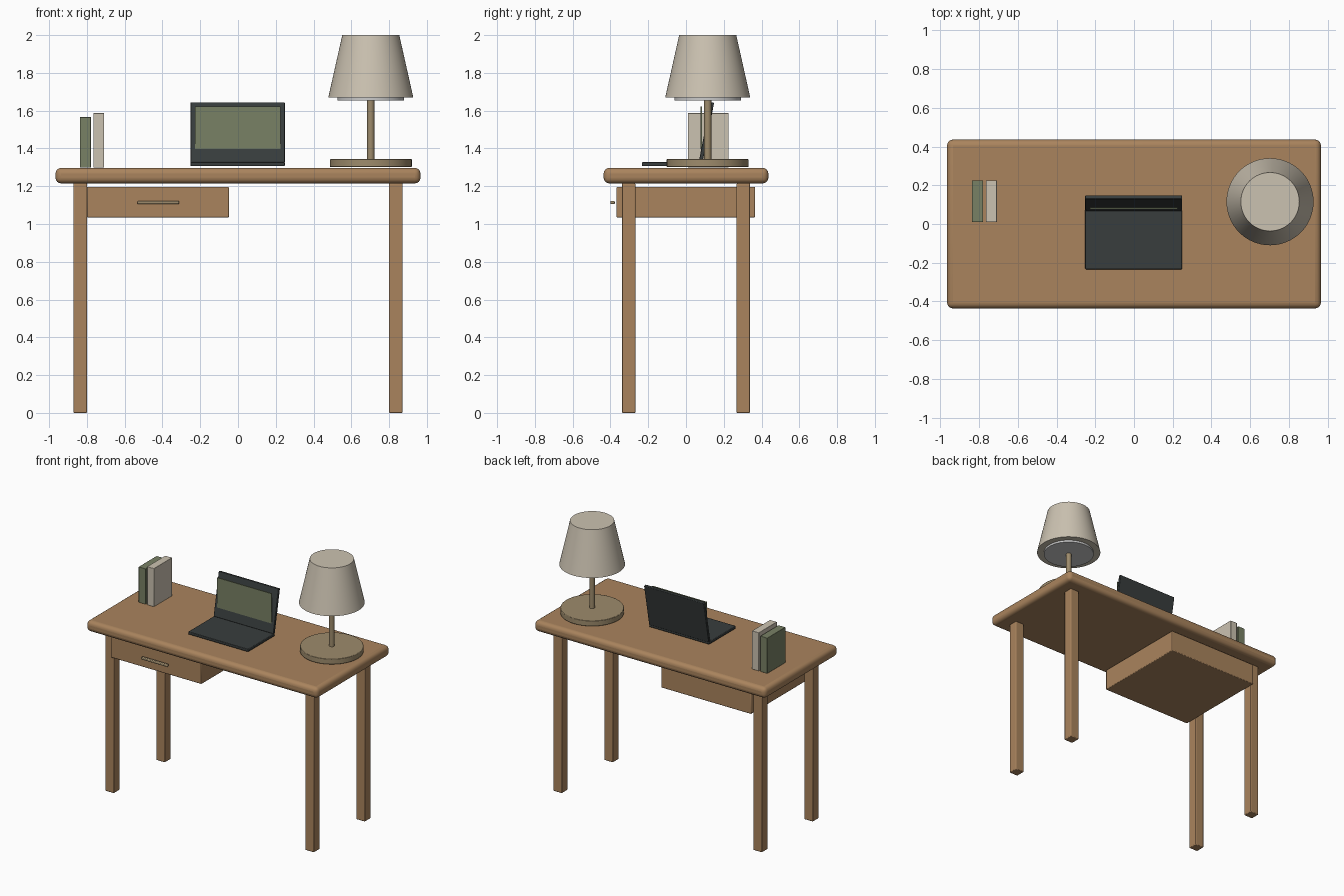
import bpy, math

if "Cube" in bpy.data.objects:
    bpy.data.objects.remove(bpy.data.objects["Cube"])

def material(name, r, g, b):
    m = bpy.data.materials.new(name)
    m.diffuse_color = (r, g, b, 1)
    m.use_nodes = True
    m.node_tree.nodes["Principled BSDF"].inputs["Base Color"].default_value = m.diffuse_color
    return m

WOOD = material("wood", 0.40, 0.23, 0.11)
BRASS = material("brass", 0.34, 0.26, 0.15)
CREAM = material("cream", 0.60, 0.54, 0.44)
DARK = material("dark", 0.04, 0.047, 0.047)
GREEN = material("green", 0.19, 0.22, 0.13)
WHITE = material("white", 0.80, 0.80, 0.78)

def finish(ob, name, mat, bevel, segments):
    ob.name = name
    ob.data.materials.append(mat)
    if bevel:
        mod = ob.modifiers.new("bevel", 'BEVEL')
        mod.width, mod.segments = bevel, segments
        mod.limit_method = 'ANGLE'
    bpy.ops.object.shade_smooth_by_angle(angle=math.radians(35))
    return ob

def box(name, x, y, z, mat, bevel=0.004, segments=2):
    """Box from (min, max) ranges on each axis."""
    bpy.ops.mesh.primitive_cube_add(size=1, location=[sum(r) / 2 for r in (x, y, z)])
    ob = bpy.context.object
    ob.scale = [r[1] - r[0] for r in (x, y, z)]
    bpy.ops.object.transform_apply(location=False, rotation=False, scale=True)
    return finish(ob, name, mat, bevel, segments)

def cone(name, x, y, z, r1, r2, mat, bevel=0):
    """Round part between two heights, with bottom and top radius."""
    bpy.ops.mesh.primitive_cone_add(vertices=64, radius1=r1, radius2=r2, depth=z[1] - z[0],
                                    location=(x, y, sum(z) / 2))
    return finish(bpy.context.object, name, mat, bevel, 2)

# Desk
box("desk_top", (-0.966, 0.966), (-0.436, 0.436), (1.215, 1.297), WOOD, 0.03, 4)
for sx, side in ((-1, "left"), (1, "right")):
    for sy, end in ((-1, "front"), (1, "back")):
        cx, cy = sx * 0.835, sy * 0.304
        box(f"{end}_{side}_leg", (cx - 0.036, cx + 0.036), (cy - 0.036, cy + 0.036),
            (0, 1.215), WOOD, 0.005)
box("drawer", (-0.80, -0.048), (-0.368, 0.366), (1.035, 1.196), WOOD, 0.005)
box("drawer_handle", (-0.532, -0.312), (-0.400, -0.377), (1.105, 1.122), BRASS, 0.005)

# Laptop: base, lid leaning back, upright display
box("laptop_base", (-0.252, 0.248), (-0.234, 0.084), (1.306, 1.327), DARK)
lid = box("laptop_lid", (-0.252, 0.248), (0.098, 0.118), (1.322, 1.646), DARK)
lid.rotation_euler.x = -math.radians(11)
box("laptop_display", (-0.228, 0.224), (0.078, 0.086), (1.396, 1.621), GREEN, 0)

# Table lamp
LX, LY = 0.703, 0.115
cone("lamp_base", LX, LY, (1.302, 1.343), 0.217, 0.217, BRASS, 0.003)
cone("lamp_stem", LX, LY, (1.34, 1.66), 0.019, 0.019, BRASS)
cone("lamp_diffuser", LX, LY, (1.655, 1.69), 0.177, 0.177, WHITE)
cone("lamp_shade", LX, LY, (1.67, 2.0), 0.225, 0.151, CREAM)

# Books
box("green_book", (-0.837, -0.779), (0.01, 0.226), (1.298, 1.566), GREEN, 0.002)
box("cream_book", (-0.766, -0.709), (0.01, 0.226), (1.298, 1.587), CREAM, 0.002)
